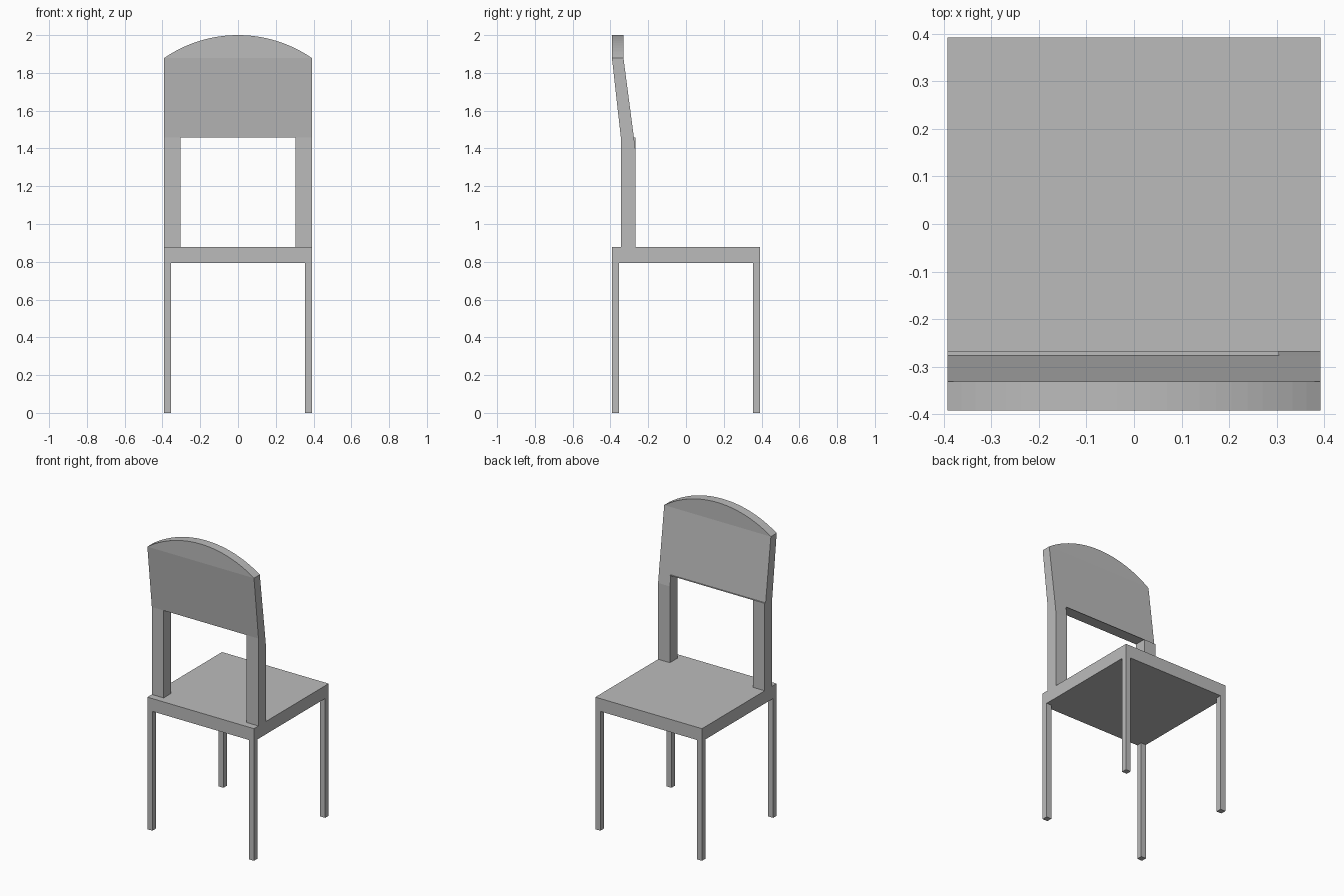
import bpy, bmesh, math
from mathutils import Vector

cube = bpy.data.objects.get("Cube")
if cube:
    bpy.data.objects.remove(cube, do_unlink=True)

grey = bpy.data.materials.new("plain_grey")
grey.use_nodes = True
COLOUR = (0.5, 0.5, 0.5, 1)
grey.diffuse_color = COLOUR
grey.node_tree.nodes["Principled BSDF"].inputs["Base Color"].default_value = COLOUR


def prism(name, points, offset):
    """Extrude a flat outline along an offset into a closed solid."""
    bm = bmesh.new()
    face = bm.faces.new([bm.verts.new(p) for p in points])
    new = bmesh.ops.extrude_face_region(bm, geom=[face])["geom"]
    bmesh.ops.translate(bm, vec=Vector(offset),
                        verts=[v for v in new if isinstance(v, bmesh.types.BMVert)])
    bmesh.ops.recalc_face_normals(bm, faces=bm.faces)
    mesh = bpy.data.meshes.new(name)
    bm.to_mesh(mesh)
    bm.free()
    mesh.materials.append(grey)
    obj = bpy.data.objects.new(name, mesh)
    bpy.context.collection.objects.link(obj)
    return obj


def side_prism(name, profile, x0, x1):
    """Extrude a side profile of (y, z) points from x0 to x1."""
    return prism(name, [(x0, y, z) for y, z in profile], (x1 - x0, 0, 0))


def box(name, x0, x1, y0, y1, z0, z1):
    return side_prism(name, [(y0, z0), (y1, z0), (y1, z1), (y0, z1)], x0, x1)


H = 0.392                       # half width of the seat
LEG = 0.037
SEAT_LOW, SEAT_TOP = 0.793, 0.878
RAIL, SHOULDER, TOP = 1.459, 1.878, 2.0
POST = 0.305                    # inner side of the posts
OUT, IN = -0.345, -0.267        # post depth
BEND = -0.276                   # inner face where the panel starts
CROWN_IN = -0.331

# Seat and legs
box("seat", -H, H, -H, H, SEAT_LOW, SEAT_TOP)
for sx, side in ((1, "left"), (-1, "right")):
    for sy, end in ((-1, "front"), (1, "back")):
        x0, x1 = sorted((sx * H, sx * (H - LEG)))
        y0, y1 = sorted((sy * H, sy * (H - LEG)))
        box(f"{end}_{side}_leg", x0, x1, y0, y1, 0, SEAT_LOW)

# Posts: one is straight, the other starts leaning just below the panel
box("right_post", -H, -POST, OUT, IN, SEAT_TOP, RAIL)
side_prism("left_post", [(OUT, SEAT_TOP), (IN, SEAT_TOP), (IN, 1.385),
                         (BEND, RAIL), (OUT, RAIL)], POST, H)

# Leaning backrest panel with a thin lip along its lower edge
side_prism("backrest_panel", [(OUT, RAIL), (BEND, RAIL),
                              (CROWN_IN, SHOULDER), (-H, SHOULDER)], -H, H)
box("backrest_lip", -POST, POST, BEND, IN, RAIL - 0.002, RAIL)

# Arched crown on top of the panel
rise = TOP - SHOULDER
radius = (H * H + rise * rise) / (2 * rise)
half_angle = math.asin(H / radius)
STEPS = 24
arc = []
for i in range(STEPS + 1):
    a = half_angle * (1 - 2 * i / STEPS)
    arc.append((radius * math.sin(a), -H, TOP - radius + radius * math.cos(a)))
prism("backrest_crown", arc, (0, CROWN_IN + H, 0))
